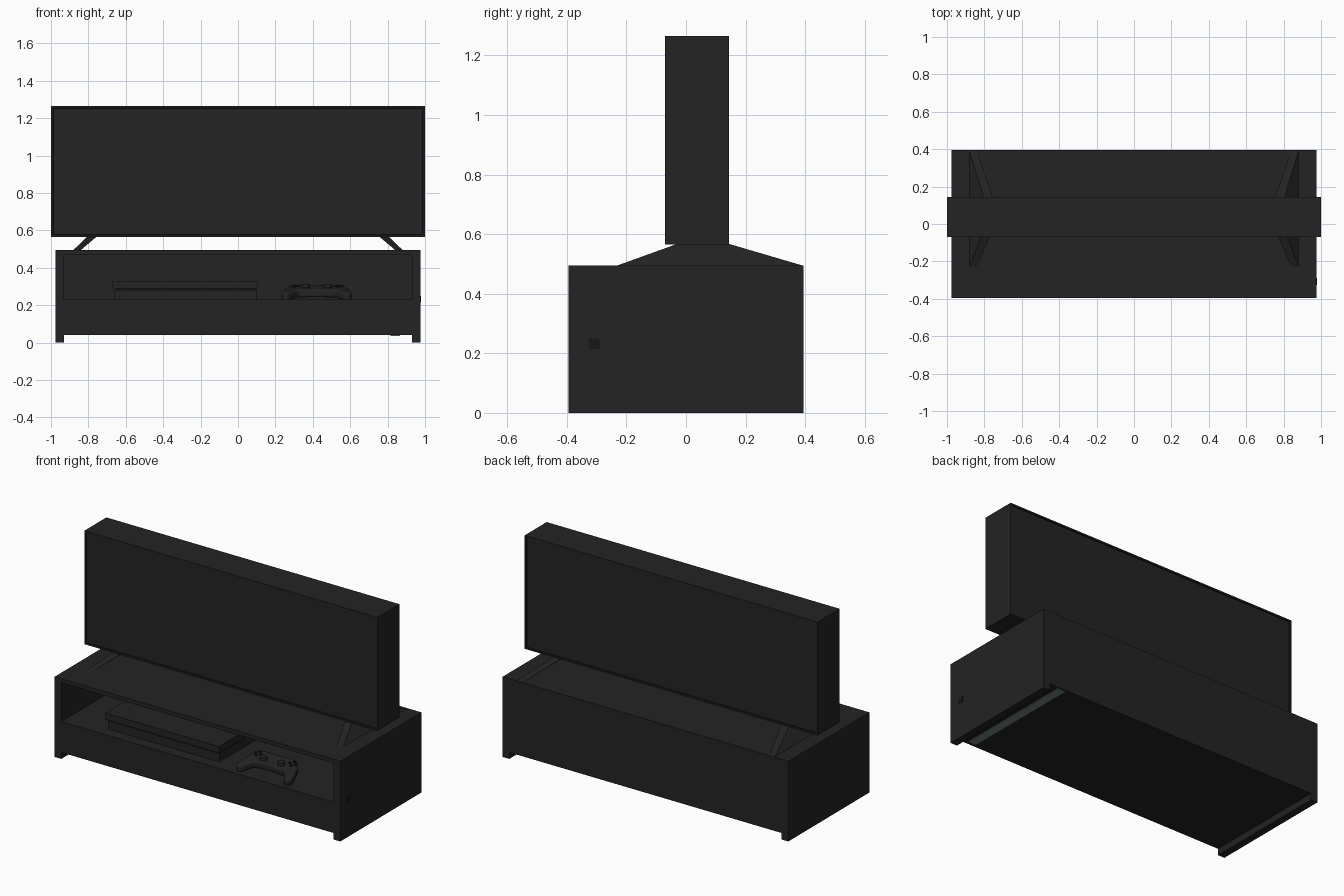
import bpy
import bmesh
from mathutils import Vector

cube = bpy.data.objects.get("Cube")
if cube:
    bpy.data.objects.remove(cube, do_unlink=True)


def material(name, color):
    mat = bpy.data.materials.new(name)
    mat.use_nodes = True
    mat.diffuse_color = (*color, 1)
    bsdf = next(n for n in mat.node_tree.nodes if n.type == 'BSDF_PRINCIPLED')
    bsdf.inputs["Base Color"].default_value = (*color, 1)
    bsdf.inputs["Roughness"].default_value = 0.8
    return mat


CHARCOAL = material("charcoal", (0.017, 0.017, 0.017))
BLACK = material("edge black", (0.008, 0.008, 0.008))
GREY = material("grey green", (0.17, 0.23, 0.23))


def finish(bm, name, *mats):
    bmesh.ops.recalc_face_normals(bm, faces=bm.faces)
    mesh = bpy.data.meshes.new(name)
    bm.to_mesh(mesh)
    bm.free()
    for mat in mats:
        mesh.materials.append(mat)
    obj = bpy.data.objects.new(name, mesh)
    bpy.context.collection.objects.link(obj)
    return obj


def box_mesh(x, y, z):
    """Box from (min, max) ranges on each axis."""
    bm = bmesh.new()
    bmesh.ops.create_cube(bm, size=1)
    for v in bm.verts:
        v.co = Vector([r[0] if c < 0 else r[1] for c, r in zip(v.co, (x, y, z))])
    return bm


def box(name, x, y, z, mat=CHARCOAL):
    return finish(box_mesh(x, y, z), name, mat)


def smooth(obj):
    bpy.ops.object.select_all(action='DESELECT')
    obj.select_set(True)
    bpy.context.view_layer.objects.active = obj
    bpy.ops.object.shade_smooth_by_angle()


# Cabinet: sides reach the floor, open shelf above a closed lower part
W, D, INNER = 0.975, 0.395, 0.93
box("cabinet_top", (-W, W), (-D, D), (0.47, 0.495))
box("cabinet_lower_body", (-INNER, INNER), (-D, D), (0.04, 0.23))
box("cabinet_back", (-INNER, INNER), (0.375, D), (0.23, 0.47))
for side, label in ((1, "left"), (-1, "right")):
    box(label + "_cabinet_side", sorted((side * INNER, side * W)), (-D, D), (0, 0.47))
box("underside_strip", (0.815, 0.865), (-0.37, 0.385), (0.036, 0.04), GREY)
box("side_fitting", (W, W + 0.003), (-0.325, -0.29), (0.215, 0.25), BLACK)

# Television: thick slab with a dark thin lip around the front and back panels
bm = box_mesh((-1, 1), (-0.07, 0.145), (0.565, 1.265))
bm.normal_update()
panels = [f for f in bm.faces if abs(f.normal.y) > 0.9]
bmesh.ops.inset_individual(bm, faces=panels, thickness=0.014)
lip = bmesh.ops.inset_individual(bm, faces=panels, thickness=0.004, depth=-0.005)
for f in lip["faces"]:
    f.material_index = 1
finish(bm, "television", CHARCOAL, BLACK)

# Television feet: slanted tapering blades
for side, label in ((1, "left"), (-1, "right")):
    bm = bmesh.new()
    for z, xs, ys in ((0.495, (0.84, 0.88), (-0.23, 0.39)),
                      (0.567, (0.755, 0.805), (-0.03, 0.145))):
        for x in xs:
            for y in ys:
                bm.verts.new((side * x, y, z))
    bmesh.ops.convex_hull(bm, input=bm.verts)
    finish(bm, label + "_television_foot", CHARCOAL)

# Game console: two slabs with a dark groove between them
box("console_base", (-0.66, 0.1), (-0.325, 0.1), (0.23, 0.28))
box("console_groove", (-0.65, 0.09), (-0.315, 0.09), (0.28, 0.29), BLACK)
box("console_lid", (-0.67, 0.105), (-0.335, 0.1), (0.29, 0.33))

# Game controller: rounded outline, mirrored, extruded and bevelled
CX, CY, CZ = 0.42, -0.25, 0.25
half = [(0, 0.055), (0.08, 0.06), (0.13, 0.05), (0.165, 0), (0.19, -0.09),
        (0.175, -0.12), (0.145, -0.11), (0.1, -0.045), (0, -0.04)]
outline = half + [(-x, y) for x, y in half[-2:0:-1]]
bm = bmesh.new()
face = bm.faces.new([bm.verts.new((CX + x, CY + y, CZ + 0.25 * y)) for x, y in outline])
ext = bmesh.ops.extrude_face_region(bm, geom=[face])
for v in ext["geom"]:
    if isinstance(v, bmesh.types.BMVert):
        v.co.z += 0.045
pad = finish(bm, "game_controller", CHARCOAL)
bevel = pad.modifiers.new("round edges", 'BEVEL')
bevel.width, bevel.segments = 0.012, 3
smooth(pad)


def knob(name, dx, dy, radius, height, mat):
    bpy.ops.mesh.primitive_cylinder_add(
        vertices=16, radius=radius, depth=height,
        location=(CX + dx, CY + dy, CZ + 0.045 + 0.25 * dy + height / 2))
    obj = bpy.context.object
    obj.name = name
    obj.data.materials.append(mat)
    smooth(obj)


for side, label in ((1, "left"), (-1, "right")):
    knob(label + "_thumbstick_stem", side * 0.06, -0.015, 0.014, 0.015, BLACK)
    knob(label + "_thumbstick_cap", side * 0.06, -0.015, 0.022, 0.02, CHARCOAL)
    for i, (dx, dy) in enumerate(((0.018, 0), (-0.018, 0), (0, 0.018), (0, -0.018))):
        knob(f"{label}_button_{i + 1}", side * 0.118 + dx, 0.015 + dy, 0.008, 0.008, BLACK)
